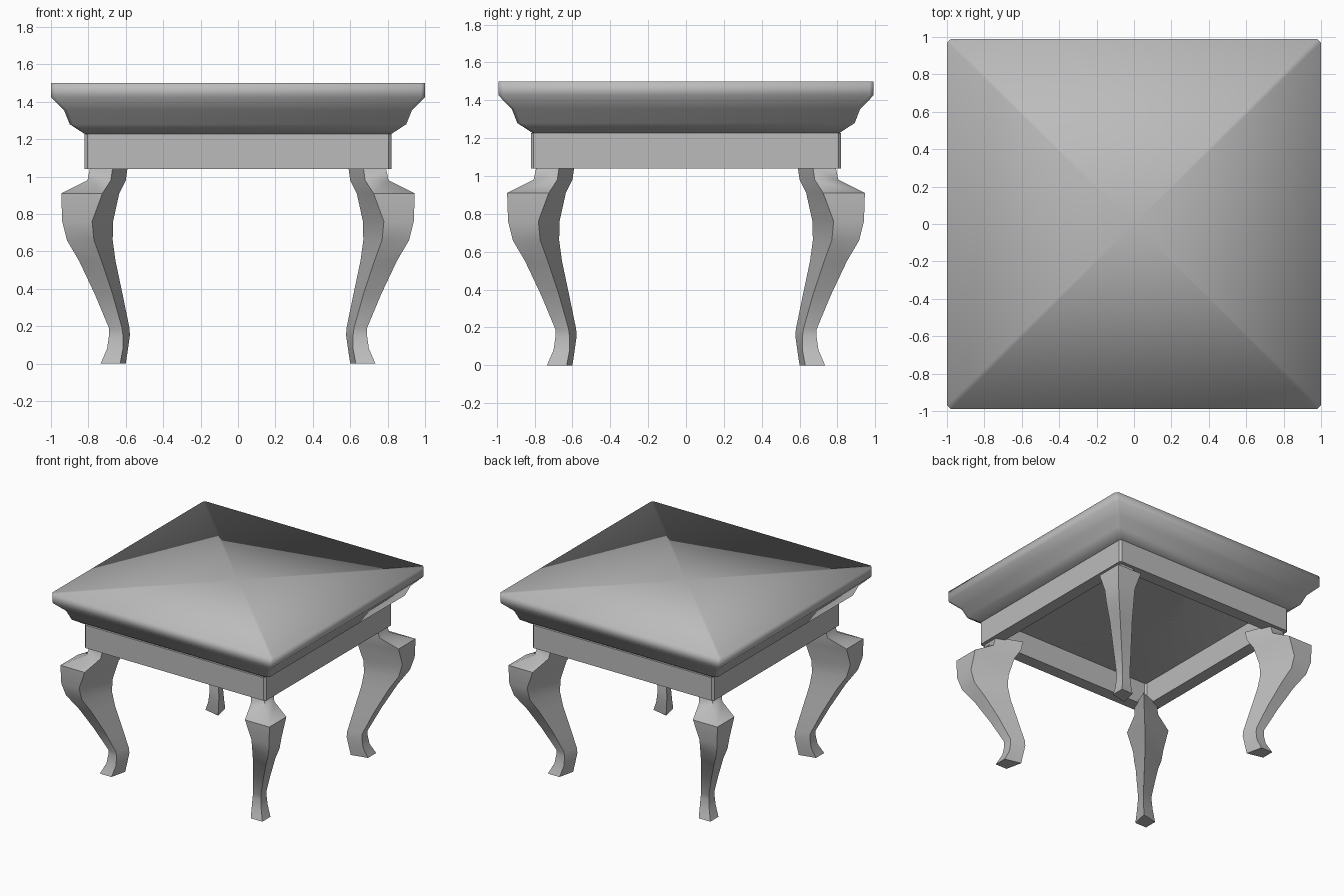
import bpy, bmesh

cube = bpy.data.objects.get("Cube")
if cube:
    bpy.data.objects.remove(cube)

grey = bpy.data.materials.new("plain_grey")
grey.use_nodes = True
colour = (0.5, 0.5, 0.5, 1)
grey.diffuse_color = colour
grey.node_tree.nodes["Principled BSDF"].inputs["Base Color"].default_value = colour


def loft(name, rings, fan_start=False, smooth_angle=None):
    """Skin a stack of closed rings, closing both ends."""
    bm = bmesh.new()
    loops = [[bm.verts.new(p) for p in ring] for ring in rings]
    n = len(loops[0])
    for a, b in zip(loops, loops[1:]):
        for i in range(n):
            j = (i + 1) % n
            bm.faces.new((a[i], a[j], b[j], b[i]))
    if fan_start:
        hub = bm.verts.new((0, 0, rings[0][0][2]))
        for i in range(n):
            bm.faces.new((hub, loops[0][(i + 1) % n], loops[0][i]))
    else:
        bm.faces.new(loops[0])
    bm.faces.new(loops[-1])
    bmesh.ops.recalc_face_normals(bm, faces=bm.faces)
    mesh = bpy.data.meshes.new(name)
    bm.to_mesh(mesh)
    bm.free()
    mesh.materials.append(grey)
    mesh.shade_smooth()
    obj = bpy.data.objects.new(name, mesh)
    bpy.context.collection.objects.link(obj)
    if smooth_angle:
        bpy.ops.object.select_all(action="DESELECT")
        obj.select_set(True)
        bpy.context.view_layer.objects.active = obj
        bpy.ops.object.shade_smooth_by_angle(angle=smooth_angle)
    return obj


def square_ring(half, z, cut=0.02, depth=0.99):
    """Square outline with clipped corners."""
    c = half - cut
    pts = [(half, -c), (half, c), (c, half), (-c, half),
           (-half, c), (-half, -c), (-c, -half), (c, -half)]
    return [(x, y * depth, z) for x, y in pts]


# Top slab with stepped moulding beneath
moulding = [(1.0, 1.5), (1.0, 1.425), (0.93, 1.355), (0.9, 1.28), (0.82, 1.228)]
loft("top_and_moulding", [square_ring(h, z) for h, z in moulding], fan_start=True)

# Apron frame, hollow underneath with a recessed ceiling
apron = [(0.82, 1.228), (0.82, 1.15), (0.82, 1.04), (0.72, 1.04), (0.72, 1.32)]
loft("apron", [square_ring(h, z, 0.015, 1) for h, z in apron], smooth_angle=0.7)

# Curved legs: height, outer corner, side corner, inner corner
sections = [
    (1.05, 0.79, 0.67, 0.59),
    (0.98, 0.805, 0.68, 0.60),
    (0.91, 0.945, 0.725, 0.635),
    (0.76, 0.94, 0.78, 0.668),
    (0.66, 0.915, 0.77, 0.67),
    (0.55, 0.85, 0.73, 0.655),
    (0.37, 0.765, 0.67, 0.617),
    (0.19, 0.69, 0.62, 0.58),
    (0.15, 0.69, 0.615, 0.578),
    (0.08, 0.70, 0.615, 0.588),
    (0.0, 0.735, 0.63, 0.60),
]
for front, sy in (("front", -1), ("back", 1)):
    for side, sx in (("right", -1), ("left", 1)):
        rings = []
        for z, outer, mid, inner in sections:
            kite = [(outer, outer), (mid, outer), (inner, inner), (outer, mid)]
            rings.append([(sx * x, sy * y, z) for x, y in kite])
        loft(f"{front}_{side}_leg", rings, smooth_angle=1.1)
